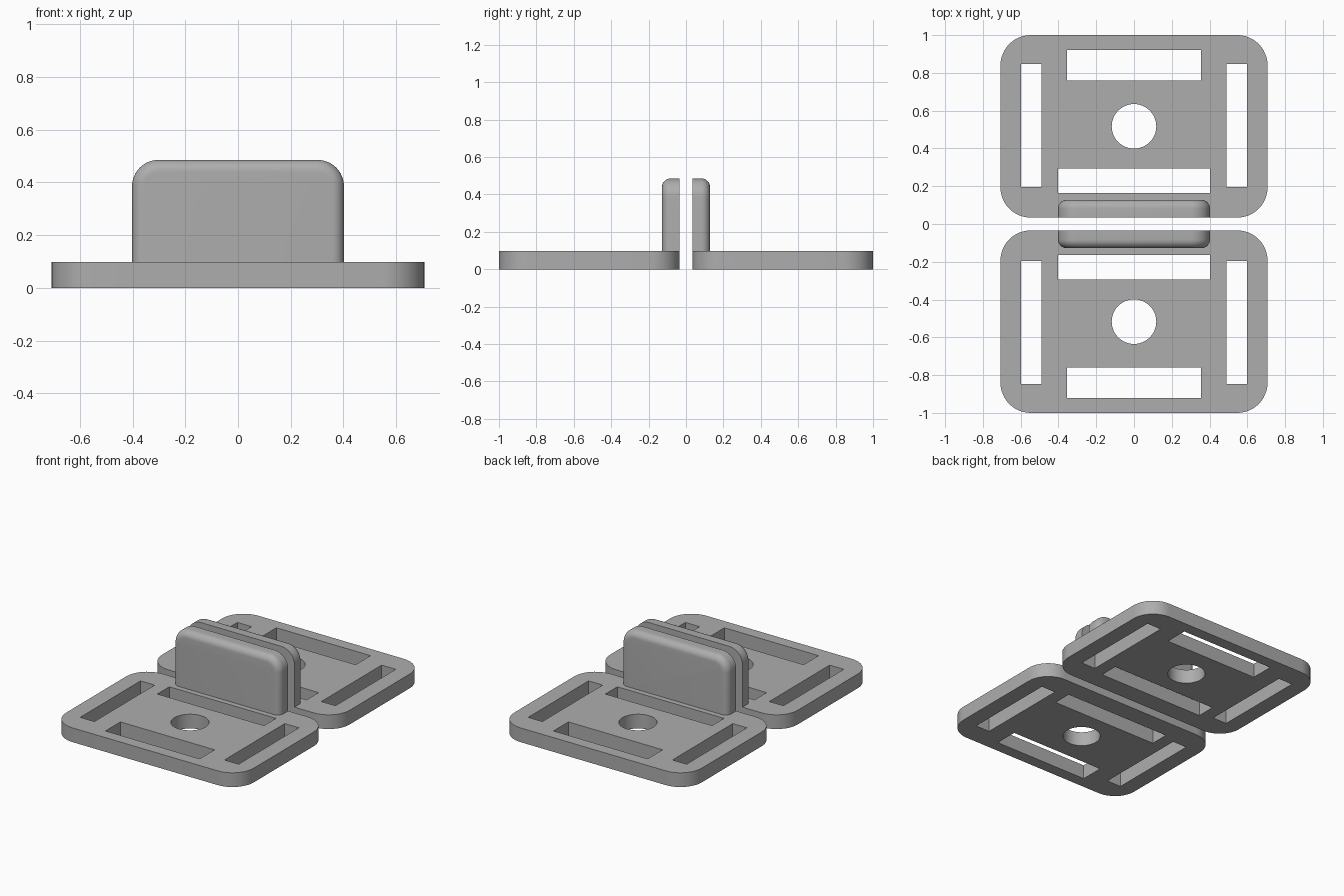
import bpy
import bmesh
from math import cos, sin, pi, radians
from mathutils import Vector

cube = bpy.data.objects.get("Cube")
if cube:
    bpy.data.objects.remove(cube, do_unlink=True)

GAP, END, THICK = 0.034, 1.0, 0.097      # plate inner edge, outer edge, thickness
TAB_X, TAB_TOP, TAB_OUT = 0.402, 0.485, 0.128

grey = bpy.data.materials.new("plain grey")
grey.use_nodes = True
colour = (0.42, 0.42, 0.42, 1)
grey.diffuse_color = colour
grey.node_tree.nodes["Principled BSDF"].inputs["Base Color"].default_value = colour


def arc(cx, cy, r, start, sweep, n):
    return [(cx + r * cos(start + sweep * i / n), cy + r * sin(start + sweep * i / n))
            for i in range(n + 1)]


def rect(x0, x1, y0, y1):
    return [(x0, y0), (x1, y0), (x1, y1), (x0, y1)]


def round_rect(x0, x1, y0, y1, r, n=12):
    q = pi / 2
    return (arc(x1 - r, y1 - r, r, 0, q, n) + arc(x0 + r, y1 - r, r, q, q, n)
            + arc(x0 + r, y0 + r, r, 2 * q, q, n) + arc(x1 - r, y0 + r, r, 3 * q, q, n))


def finish(bm, name, side):
    """Place the part on the front (-1) or back (+1) half."""
    bmesh.ops.scale(bm, vec=(1, side, 1), verts=bm.verts)
    bmesh.ops.recalc_face_normals(bm, faces=bm.faces)
    mesh = bpy.data.meshes.new(name)
    bm.to_mesh(mesh)
    bm.free()
    mesh.materials.append(grey)
    ob = bpy.data.objects.new(name, mesh)
    bpy.context.collection.objects.link(ob)
    bpy.ops.object.select_all(action='DESELECT')
    ob.select_set(True)
    bpy.context.view_layer.objects.active = ob
    bpy.ops.object.shade_smooth_by_angle(angle=radians(30))


def extrude(bm, faces, offset):
    geom = bmesh.ops.extrude_face_region(bm, geom=faces)["geom"]
    bmesh.ops.translate(bm, vec=offset,
                        verts=[g for g in geom if isinstance(g, bmesh.types.BMVert)])


def strap_plate(name, side):
    # rounded outline with four strap slots and a round hole
    loops = [round_rect(-0.707, 0.707, GAP, END, 0.16),
             rect(-0.597, -0.49, 0.197, 0.846),
             rect(0.49, 0.597, 0.197, 0.846),
             rect(-0.355, 0.355, 0.759, 0.92),
             rect(-TAB_X, TAB_X, 0.165, 0.294),
             arc(0, 0.517, 0.118, 0, 2 * pi, 48)[:-1]]
    bm = bmesh.new()
    for loop in loops:
        vs = [bm.verts.new((x, y, 0)) for x, y in loop]
        for a, b in zip(vs, vs[1:] + vs[:1]):
            bm.edges.new((a, b))
    bmesh.ops.triangle_fill(bm, use_beauty=True, edges=bm.edges[:], normal=(0, 0, 1))
    extrude(bm, bm.faces[:], (0, 0, THICK))
    finish(bm, name, side)


def upright_tab(name, side):
    # upright panel with rounded top corners and a softened outer rim
    r = 0.1
    outline = ([(-TAB_X, THICK), (TAB_X, THICK)]
               + arc(TAB_X - r, TAB_TOP - r, r, 0, pi / 2, 12)
               + arc(r - TAB_X, TAB_TOP - r, r, pi / 2, pi / 2, 12))
    bm = bmesh.new()
    face = bm.faces.new([bm.verts.new((x, GAP, z)) for x, z in outline])
    extrude(bm, [face], Vector((0, TAB_OUT - GAP, 0)))
    rim = [e for e in bm.edges
           if all(v.co.y > TAB_OUT - 0.001 for v in e.verts)
           and any(v.co.z > THICK + 0.001 for v in e.verts)]
    bmesh.ops.bevel(bm, geom=rim, offset=0.045, segments=8, profile=0.5,
                    affect='EDGES', clamp_overlap=False)
    finish(bm, name, side)


for half, side in (("front", -1), ("back", 1)):
    strap_plate(half + "_plate", side)
    upright_tab(half + "_tab", side)
